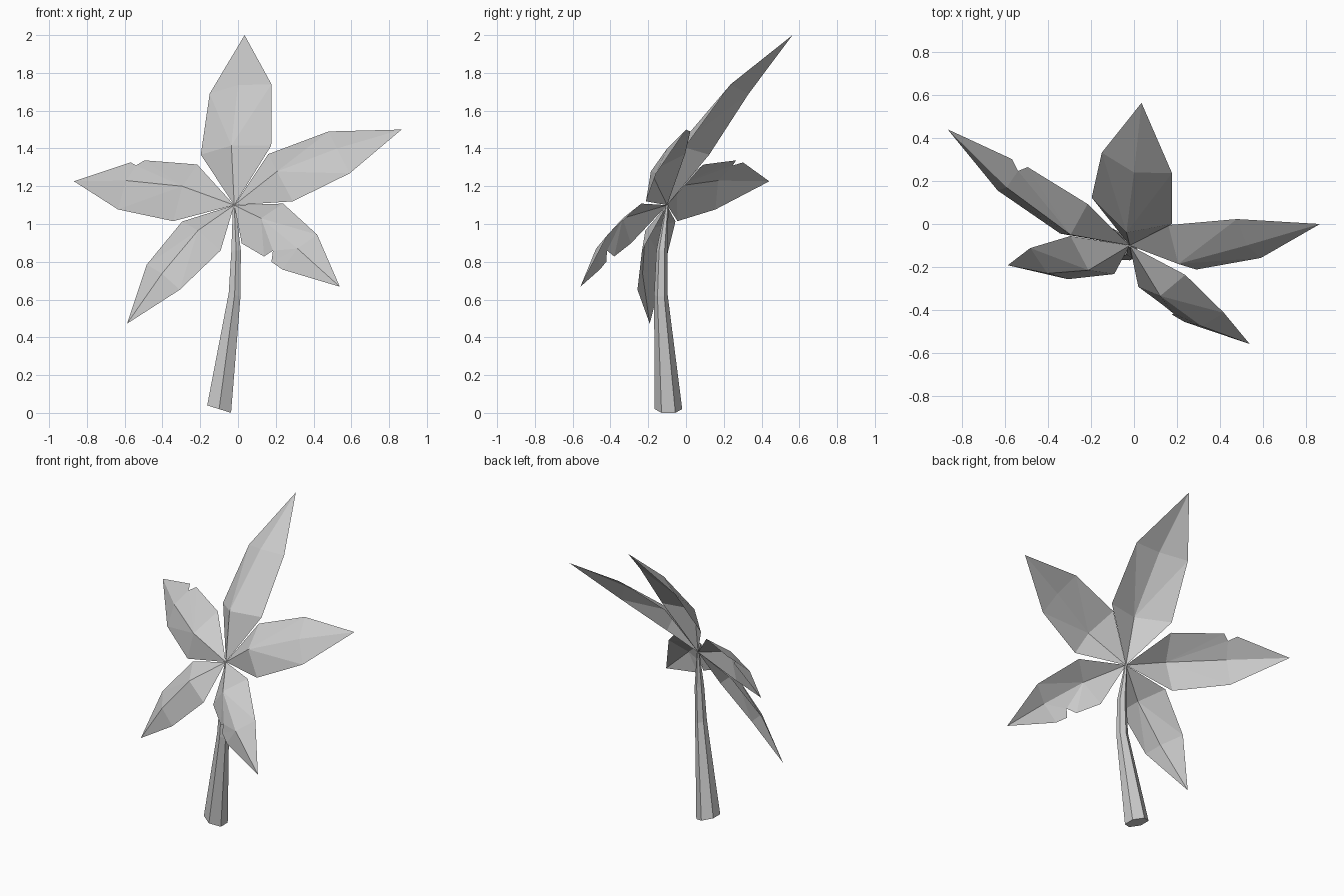
import bpy, bmesh, math

C = (-0.02, -0.10, 1.10)  # point where all leaves meet


def make_object(name, bm):
    mesh = bpy.data.meshes.new(name)
    bm.to_mesh(mesh)
    bm.free()
    obj = bpy.data.objects.new(name, mesh)
    bpy.context.collection.objects.link(obj)


def leaf(name, tip, rib, side_a, side_b):
    """Folded sheet: two rib points, two outlines (optionally with a notch) and a tip."""
    bm = bmesh.new()
    v = bm.verts.new
    c, t = v(C), v(tip)
    m1, m2 = [v(p) for p in rib]
    for side, flip in ((side_a, False), (side_b, True)):
        s = [v(p) for p in side]
        k = 2 if len(s) > 2 else 1      # pivot: notch bottom, or the outer edge point
        tris = [(c, m1, s[0])]
        tris += [(m1, s[i + 1], s[i]) for i in range(k)]
        tris += [(m1, m2, s[k])]
        tris += [(m2, s[i + 1], s[i]) for i in range(k, len(s) - 1)]
        tris += [(m2, t, s[-1])]
        for f in tris:
            bm.faces.new(f[::-1] if flip else f)
    bmesh.ops.recalc_face_normals(bm, faces=bm.faces)
    if sum(f.normal.y for f in bm.faces) > 0:
        bmesh.ops.reverse_faces(bm, faces=bm.faces)
    make_object(name, bm)


# Leaves
leaf("top_leaf", (0.035, 0.564, 2.0),
     [(-0.035, -0.04, 1.415), (0.0, 0.24, 1.735)],
     [(-0.197, 0.123, 1.367), (-0.15, 0.332, 1.69)],
     [(0.176, 0.0, 1.415), (0.177, 0.237, 1.74)])
leaf("right_leaf", (0.866, 0.0, 1.50),
     [(0.206, -0.186, 1.278), (0.524, -0.10, 1.40)],
     [(0.16, -0.005, 1.37), (0.48, 0.023, 1.49)],
     [(0.29, -0.212, 1.12), (0.591, -0.158, 1.268)])
leaf("left_leaf", (-0.868, 0.441, 1.226),
     [(-0.295, -0.05, 1.20), (-0.593, 0.17, 1.23)],
     [(-0.216, 0.093, 1.315), (-0.495, 0.265, 1.337),
      (-0.54, 0.247, 1.31), (-0.568, 0.302, 1.326)],
     [(-0.343, -0.045, 1.015), (-0.635, 0.156, 1.077)])
leaf("lower_left_leaf", (-0.588, -0.192, 0.472),
     [(-0.212, -0.215, 0.966), (-0.403, -0.23, 0.737)],
     [(-0.296, -0.056, 1.013), (-0.483, -0.112, 0.785)],
     [(-0.092, -0.233, 0.86), (-0.308, -0.257, 0.652)])
leaf("lower_right_leaf", (0.539, -0.559, 0.668),
     [(0.122, -0.335, 1.03), (0.315, -0.476, 0.87)],
     [(0.239, -0.237, 1.108), (0.419, -0.414, 0.944)],
     [(0.02, -0.292, 0.897), (0.138, -0.38, 0.828), (0.185, -0.418, 0.859),
      (0.177, -0.422, 0.80), (0.235, -0.456, 0.759)])

# Stem: tapered six-sided tube with a slanted foot (centre, radius, slope in x)
bm = bmesh.new()
rings = []
for (x, y, z), r, slope in [((-0.10, -0.093, 0.02), 0.073, 0.31),
                            ((-0.018, -0.133, 0.625), 0.036, 0.3),
                            ((-0.01, -0.128, 0.86), 0.029, 0.0),
                            ((-0.02, -0.10, 1.10), 0.008, 0.0)]:
    ring = []
    for i in range(6):
        a = math.radians(30 + 60 * i)
        dx, dy = r * math.cos(a), r * math.sin(a)
        ring.append(bm.verts.new((x + dx, y + dy, z - slope * dx)))
    rings.append(ring)
for lo, hi in zip(rings, rings[1:]):
    for i in range(6):
        j = (i + 1) % 6
        bm.faces.new((lo[i], lo[j], hi[j], hi[i]))
bm.faces.new(rings[0][::-1])
bm.faces.new(rings[-1])
make_object("stem", bm)
